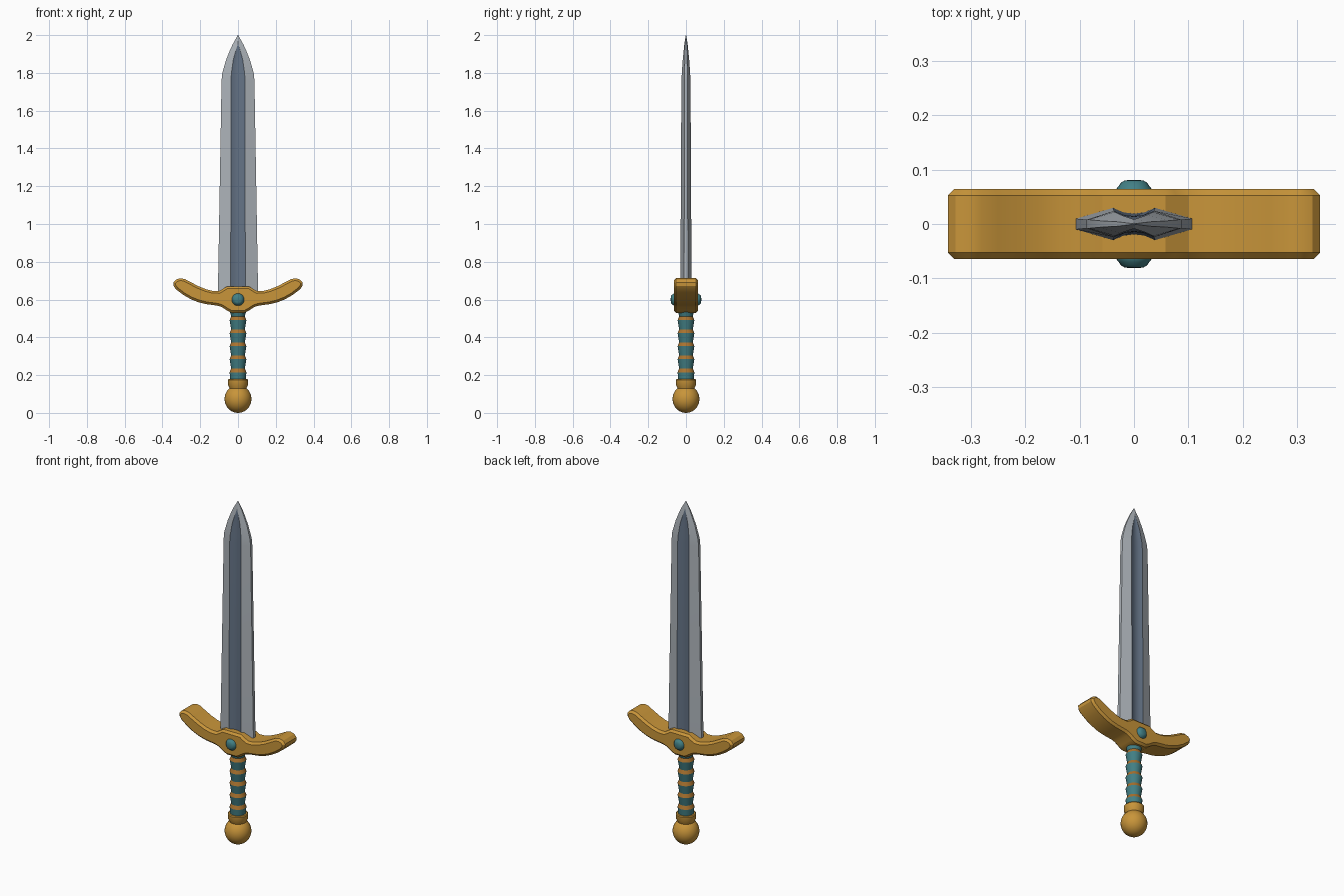
import bpy, bmesh, math
from mathutils import Matrix

if "Cube" in bpy.data.objects:
    bpy.data.objects.remove(bpy.data.objects["Cube"])


def mat(name, rgb):
    m = bpy.data.materials.new(name)
    m.diffuse_color = (*rgb, 1)
    m.use_nodes = True
    m.node_tree.nodes["Principled BSDF"].inputs["Base Color"].default_value = m.diffuse_color
    return m


GOLD = mat("gold", (0.58, 0.30, 0.042))
TEAL = mat("teal", (0.055, 0.215, 0.235))
BAND = mat("bronze band", (0.40, 0.17, 0.028))
STEEL = mat("steel", (0.41, 0.445, 0.48))
DARK = mat("dark steel", (0.127, 0.17, 0.235))


def finish(name, bm, mats, angle=30):
    bmesh.ops.recalc_face_normals(bm, faces=bm.faces[:])
    me = bpy.data.meshes.new(name)
    bm.to_mesh(me)
    bm.free()
    ob = bpy.data.objects.new(name, me)
    bpy.context.collection.objects.link(ob)
    for m in mats:
        me.materials.append(m)
    bpy.ops.object.select_all(action='DESELECT')
    ob.select_set(True)
    bpy.context.view_layer.objects.active = ob
    bpy.ops.object.shade_smooth_by_angle(angle=math.radians(angle))
    return ob


def loft(rings, rule=lambda i, k: 0):
    """Skin closed rings of points, capped; rule(ring, side) gives the material."""
    bm = bmesh.new()
    vs = [[bm.verts.new(p) for p in r] for r in rings]
    n = len(vs[0])
    for i in range(len(vs) - 1):
        for k in range(n):
            f = bm.faces.new((vs[i][k], vs[i][(k + 1) % n],
                              vs[i + 1][(k + 1) % n], vs[i + 1][k]))
            f.material_index = rule(i, k)
    bm.faces.new(vs[0])
    bm.faces.new(vs[-1])
    return bm


def lathe(profile, n=32, rule=lambda i, k: 0):
    return loft([[(r * math.cos(2 * math.pi * k / n), r * math.sin(2 * math.pi * k / n), z)
                  for k in range(n)] for r, z in profile], rule)


# Blade: flat-edged section with a hollow dark fuller on both faces
stations = [  # z, half width, fuller half width, thickness, edge thickness
    (0.60, 0.107, 0.039, 0.030, 0.010),
    (1.76, 0.087, 0.037, 0.024, 0.008),
    (1.80, 0.083, 0.035, 0.022, 0.008),
    (1.87, 0.063, 0.025, 0.017, 0.006),
    (1.91, 0.047, 0.014, 0.013, 0.005),
    (1.95, 0.029, 0.002, 0.009, 0.004),
    (2.00, 0.001, 0.0003, 0.001, 0.0005)]
rings = []
for z, w, f, t, e in stations:
    d = 0.28 * f
    d = min(d, t * 0.4)
    front = [(-w, -e), (-f, -t), (-f / 2, -t + d * 0.75), (0, -t + d),
             (f / 2, -t + d * 0.75), (f, -t), (w, -e)]
    rings.append([(x, y, z) for x, y in front + [(-x, -y) for x, y in front]])
finish("blade", loft(rings, lambda i, k: int(k % 7 in (1, 2, 3, 4) and i < 5)),
       [STEEL, DARK], 25)

# Crossguard: upswept outline, mirrored, chamfered front and back
half = [(0.058, 0.67), (0.078, 0.658), (0.10, 0.645), (0.135, 0.646), (0.17, 0.655),
        (0.21, 0.671), (0.25, 0.692), (0.28, 0.708), (0.305, 0.713), (0.328, 0.706),
        (0.342, 0.69), (0.341, 0.672), (0.328, 0.654), (0.29, 0.625), (0.25, 0.602),
        (0.21, 0.586), (0.17, 0.576), (0.11, 0.568), (0.085, 0.56), (0.06, 0.543),
        (0.035, 0.53)]
outline = half + [(-x, z) for x, z in reversed(half)]


def inset(pts, d):
    out = []
    for i, (x, z) in enumerate(pts):
        (ax, az), (bx, bz) = pts[i - 1], pts[(i + 1) % len(pts)]
        tx, tz = bx - ax, bz - az
        s = d / math.hypot(tx, tz)
        out.append((x + tz * s, z - tx * s))   # outline runs clockwise
    return out


small = inset(outline, 0.012)
layers = [(small, -0.064), (outline, -0.052), (outline, 0.052), (small, 0.064)]
finish("crossguard", loft([[(x, y, z) for x, z in o] for o, y in layers]), [GOLD])

# Domed gem on each face of the guard
for side, sgn in (("front", 1), ("back", -1)):
    bm = lathe([(0.033, 0.05), (0.033, 0.064), (0.028, 0.070), (0.024, 0.076),
                (0.017, 0.080), (0.004, 0.081)], 20)
    bm.transform(Matrix.Translation((0, 0, 0.6)) @ Matrix.Rotation(sgn * math.pi / 2, 4, 'X'))
    finish(side + "_gem", bm, [TEAL], 50)

# Grip: segments widen upward, each topped by a sloping bronze band
prof = [(0.040, 0.16)]
for i in range(5):
    z = 0.215 + i * 0.069
    prof += [(0.0445, z), (0.036, z + 0.02)]
prof.append((0.045, 0.545))
finish("grip", lathe(prof, 32, lambda i, k: i % 2), [TEAL, BAND], 20)

# Pommel collar and ball
finish("pommel_collar", lathe([(0.040, 0.11), (0.046, 0.135), (0.053, 0.148),
                               (0.054, 0.174), (0.050, 0.179)]), [GOLD])
bm = bmesh.new()
bmesh.ops.create_uvsphere(bm, u_segments=32, v_segments=20, radius=0.071)
bm.transform(Matrix.Translation((0, 0, 0.0735)) @ Matrix.Diagonal((1, 1, 1.035, 1)))
finish("pommel", bm, [GOLD])
